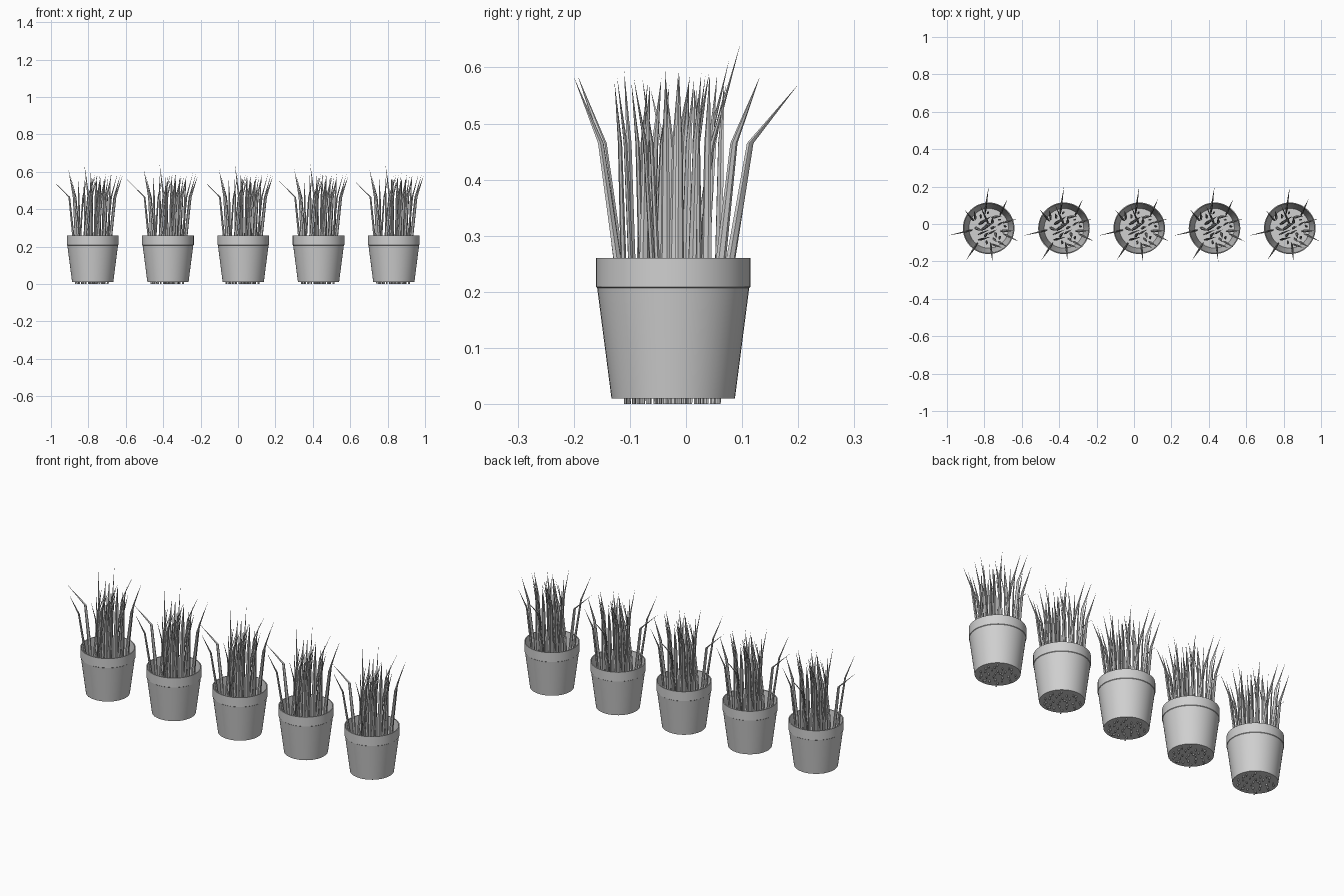
import bpy, bmesh, math, random
from mathutils import Vector

cube = bpy.data.objects.get("Cube")
if cube:
    bpy.data.objects.remove(cube, do_unlink=True)

random.seed(11)
POTS, SPACING, FIRST_X, POT_Y = 5, 0.4025, -0.777, -0.0228

grey = bpy.data.materials.new("plain grey")
grey.use_nodes = True
grey.diffuse_color = (0.63, 0.63, 0.63, 1)
grey.node_tree.nodes["Principled BSDF"].inputs["Base Color"].default_value = grey.diffuse_color


def skin(bm, rings, cap_last=True):
    """Bridge equal rings of vertices and cap the ends."""
    n = len(rings[0])
    for a, b in zip(rings, rings[1:]):
        for i in range(n):
            j = (i + 1) % n
            bm.faces.new((a[i], a[j], b[j], b[i]))
    bm.faces.new(rings[0][::-1])
    if cap_last:
        bm.faces.new(rings[-1])


def to_mesh(bm, name):
    bmesh.ops.recalc_face_normals(bm, faces=bm.faces)
    mesh = bpy.data.meshes.new(name)
    bm.to_mesh(mesh)
    bm.free()
    mesh.materials.append(grey)
    return mesh


def pot_mesh():
    # Outer wall, rim band, then the hollow inside down to the floor
    profile = [(0.11, 0.01), (0.1355, 0.207), (0.138, 0.209), (0.138, 0.26),
               (0.133, 0.26), (0.106, 0.015)]
    bm = bmesh.new()
    sides = 48
    rings = []
    for r, z in profile:
        rings.append([bm.verts.new((r * math.cos(math.tau * i / sides),
                                    r * math.sin(math.tau * i / sides), z))
                      for i in range(sides)])
    skin(bm, rings)
    return to_mesh(bm, "pot")


def add_blade(bm, root, tip, yaw, bend=0.5):
    """A flattened stem that bends outward at a knee and narrows to a point."""
    root, tip = Vector((*root, 0)), Vector(tip)
    sides, rings = 6, []
    for lean, z, width in ((0, 0, 0.005), (bend * 0.4, 0.26, 0.009), (bend, 0.465, 0.0065)):
        centre = root.lerp(tip, lean)
        ring = []
        for i in range(sides):
            a = math.tau * i / sides
            u, v = width * math.cos(a), 0.55 * width * math.sin(a)
            ring.append(bm.verts.new((centre.x + u * math.cos(yaw) - v * math.sin(yaw),
                                      centre.y + u * math.sin(yaw) + v * math.cos(yaw), z)))
        rings.append(ring)
    skin(bm, rings, cap_last=False)
    point = bm.verts.new(tip)
    last = rings[-1]
    for i in range(sides):
        bm.faces.new((last[i], last[(i + 1) % sides], point))


def grass_mesh():
    bm = bmesh.new()
    # Long outer blades: root x, y, tip x, y, z and how far the knee leans
    outer = [
        (-0.09, -0.01, -0.22, -0.04, 0.56, 0.27), (-0.08, 0.04, -0.13, 0.1, 0.615, 0.4),
        (0.0, 0.02, -0.045, 0.12, 0.643, 0.5), (-0.02, 0.08, 0.0, 0.223, 0.57, 0.4),
        (-0.06, -0.08, -0.12, -0.17, 0.585, 0.5), (0.01, -0.08, 0.02, -0.178, 0.585, 0.5),
        (0.08, -0.03, 0.16, -0.07, 0.58, 0.5), (0.06, 0.07, 0.10, 0.155, 0.585, 0.45),
        (0.08, 0.03, 0.15, 0.05, 0.59, 0.5), (0.05, -0.07, 0.10, -0.1, 0.583, 0.5)]
    for rx, ry, *tip, bend in outer:
        add_blade(bm, (rx, ry), tip, math.atan2(tip[1] - ry, tip[0] - rx) + 0.6, bend)
    # Inner tuft, leaning to the left side
    for i in range(24):
        a, r = i * 2.4, 0.088 * math.sqrt((i + 0.5) / 24)
        x, y = r * math.cos(a), r * math.sin(a)
        tip = (x * 1.1 + random.uniform(-0.01, 0.07), y * 1.15 + random.uniform(-0.03, 0.04),
               random.uniform(0.565, 0.595))
        add_blade(bm, (x, y), tip, random.uniform(0, math.pi))
    return to_mesh(bm, "grass")


def place(name, mesh, x):
    ob = bpy.data.objects.new(name, mesh)
    ob.location = (x, POT_Y, 0)
    bpy.context.collection.objects.link(ob)
    return ob


# One pot and one tuft, repeated in a row
pot, grass = pot_mesh(), grass_mesh()
bpy.ops.object.select_all(action="DESELECT")
for i in range(POTS):
    x = FIRST_X + i * SPACING
    for name, mesh in (("pot", pot), ("grass", grass)):
        ob = place(f"{name}_{i + 1}", mesh, x)
        ob.select_set(True)
bpy.context.view_layer.objects.active = ob
bpy.ops.object.shade_smooth_by_angle(angle=math.radians(40))
